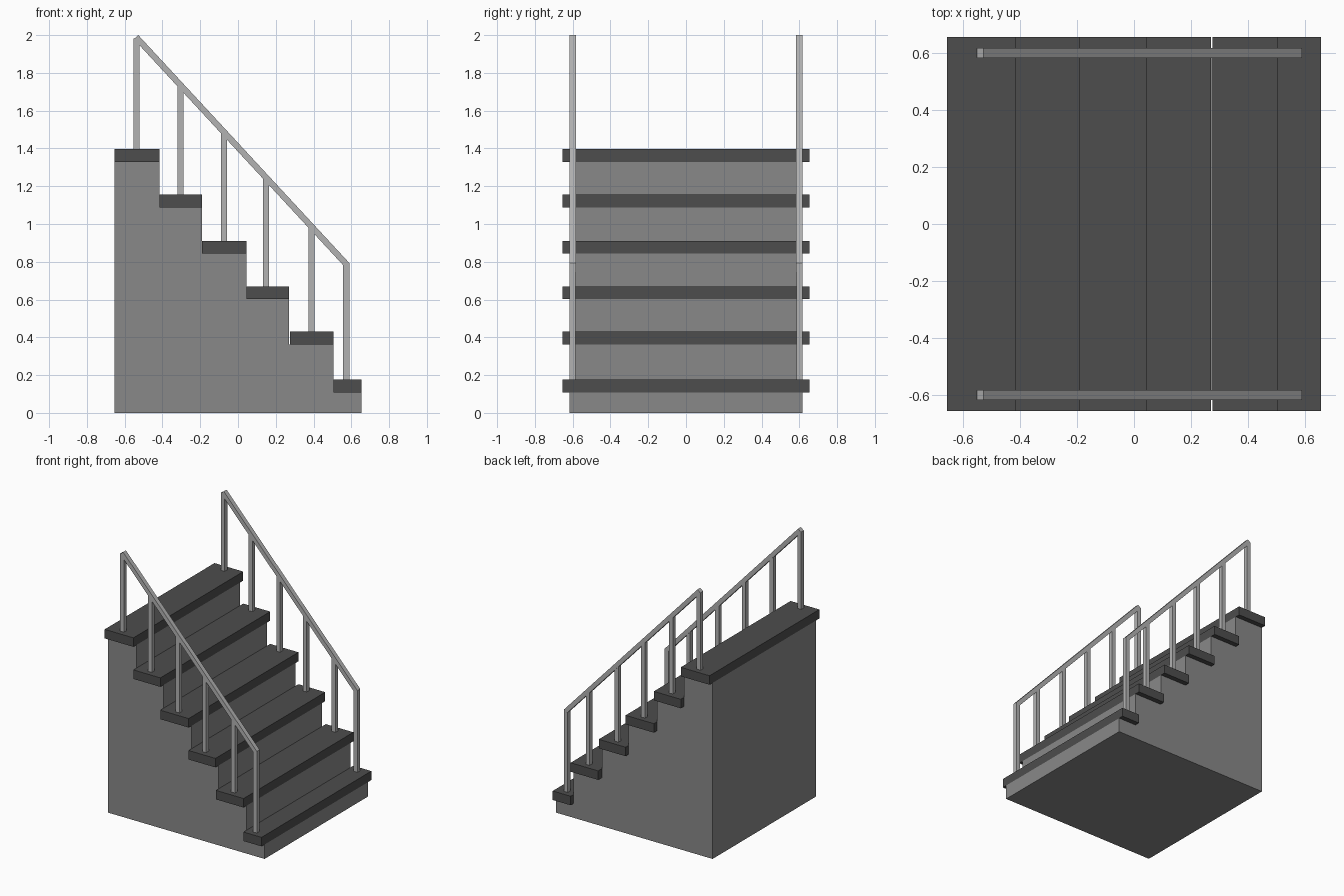
import bpy

if "Cube" in bpy.data.objects:
    bpy.data.objects.remove(bpy.data.objects["Cube"])


def material(name, v):
    m = bpy.data.materials.new(name)
    m.diffuse_color = (v, v, v, 1)
    m.use_nodes = True
    m.node_tree.nodes["Principled BSDF"].inputs["Base Color"].default_value = m.diffuse_color
    return m


dark = material("dark_tread", 0.075)
mid = material("mid_grey", 0.25)
light = material("light_grey", 0.45)


def prism(name, profile, y0, y1, mat):
    """Extrude an xz profile (clockwise seen from the front) along y."""
    n = len(profile)
    verts = [(x, y0, z) for x, z in profile] + [(x, y1, z) for x, z in profile]
    faces = [tuple(reversed(range(n))), tuple(range(n, 2 * n))]
    faces += [(i, (i + 1) % n, n + (i + 1) % n, n + i) for i in range(n)]
    mesh = bpy.data.meshes.new(name)
    mesh.from_pydata(verts, [], faces)
    mesh.materials.append(mat)
    ob = bpy.data.objects.new(name, mesh)
    bpy.context.collection.objects.link(ob)
    return ob


# Steps from top to bottom: back x, front x, tread top z
steps = [(-0.655, -0.415, 1.397), (-0.415, -0.19, 1.155), (-0.19, 0.046, 0.911),
         (0.046, 0.27, 0.67), (0.275, 0.505, 0.43), (0.505, 0.655, 0.177)]
posts_x = [-0.537, -0.305, -0.073, 0.149, 0.39, 0.573]
T = 0.068      # tread thickness
R = 0.016      # half width of posts and rail
RAIL_Y = 0.6


def outward(ob):
    import bmesh
    bm = bmesh.new()
    bm.from_mesh(ob.data)
    bmesh.ops.recalc_face_normals(bm, faces=bm.faces)
    bm.to_mesh(ob.data)
    bm.free()


# Solid stepped body
profile = [(-0.655, 0.0)]
back = -0.655
for x0, x1, z in steps:
    profile += [(back, z - T), (x1, z - T)]
    back = x1
profile.append((0.655, 0.0))
outward(prism("stair_body", profile, -0.618, 0.618, mid))

# Overhanging treads
for i, (x0, x1, z) in enumerate(steps):
    outward(prism(f"tread_{i + 1}", [(x0, z - T), (x0, z), (x1, z), (x1, z - T)],
                  -0.655, 0.655, dark))


def rail_top(x):
    return 2.0 - (x + 0.528) * 1.0797


def rail_low(x):
    return rail_top(x) - 0.047


# Handrails and balusters on both sides
for side, y in (("near", -RAIL_Y), ("far", RAIL_Y)):
    outward(prism(f"handrail_{side}",
                  [(-0.552, rail_low(-0.552)), (-0.528, 2.0),
                   (0.589, rail_top(0.589)), (0.589, rail_low(0.589))],
                  y - R - 0.001, y + R + 0.001, light))
    for i, (x, step) in enumerate(zip(posts_x, steps)):
        a, b, z = x - R, x + R, step[2] - 0.005
        outward(prism(f"baluster_{side}_{i + 1}",
                      [(a, z), (a, rail_low(a) + 0.002), (b, rail_low(b) + 0.002), (b, z)],
                      y - R, y + R, light))
